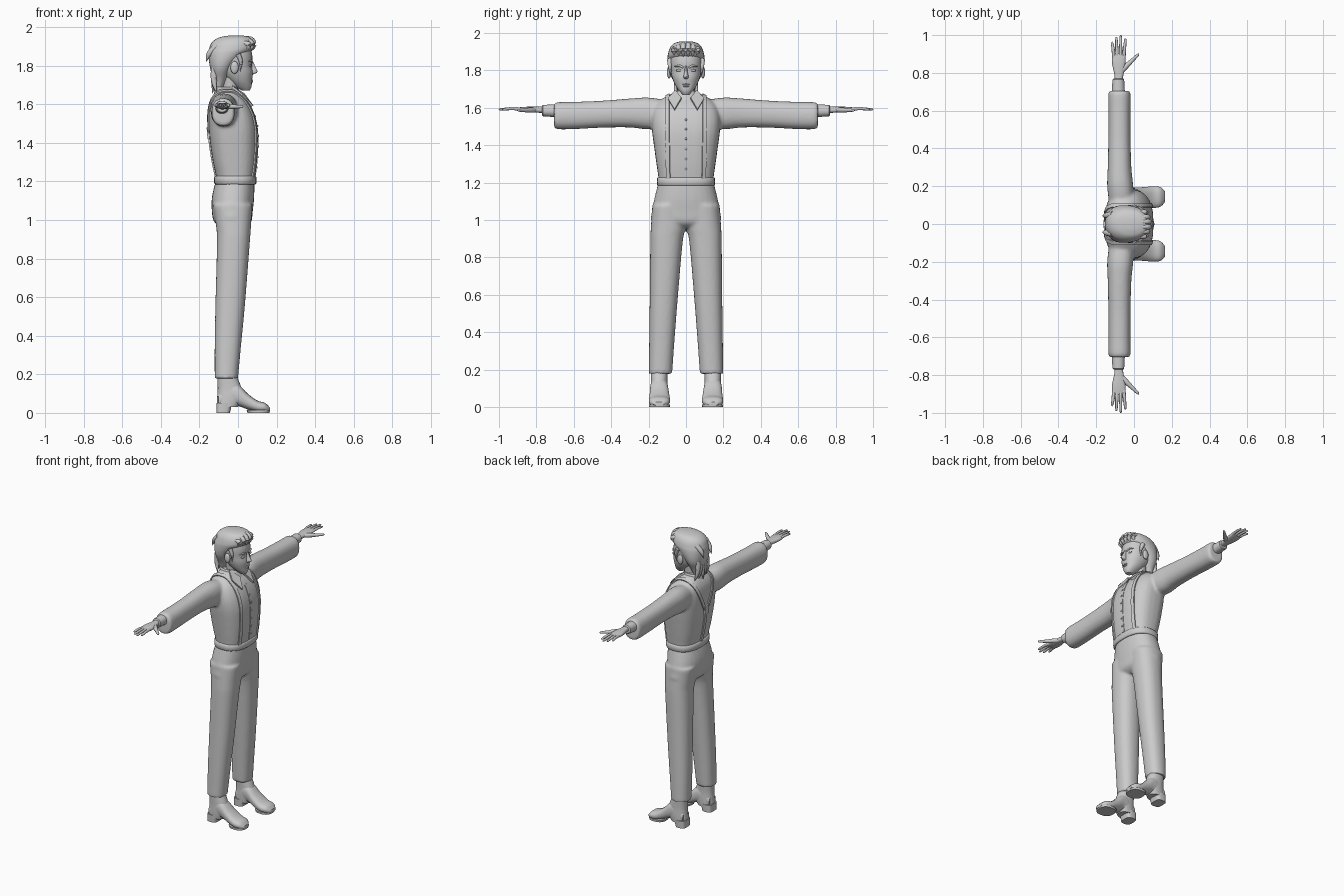
import bpy, bmesh, math
from mathutils import Vector, Matrix
from mathutils.bvhtree import BVHTree

cube = bpy.data.objects.get("Cube")
if cube:
    bpy.data.objects.remove(cube, do_unlink=True)

grey = bpy.data.materials.new("plain_grey")
grey.use_nodes = True
grey.diffuse_color = (0.6, 0.6, 0.6, 1)
grey.node_tree.nodes["Principled BSDF"].inputs["Base Color"].default_value = (0.6, 0.6, 0.6, 1)
parts = []
SIDES = (("left", 1), ("right", -1))


def finish(name, bm):
    bmesh.ops.recalc_face_normals(bm, faces=bm.faces[:])
    mesh = bpy.data.meshes.new(name)
    bm.to_mesh(mesh)
    bm.free()
    mesh.materials.append(grey)
    obj = bpy.data.objects.new(name, mesh)
    bpy.context.scene.collection.objects.link(obj)
    parts.append(obj)
    return obj


def skin(name, rings):
    """Closed skin over a list of equal point rings."""
    bm = bmesh.new()
    rows = [[bm.verts.new(p) for p in ring] for ring in rings]
    n = len(rows[0])
    for a, b in zip(rows, rows[1:]):
        for i in range(n):
            j = (i + 1) % n
            bm.faces.new((a[i], a[j], b[j], b[i]))
    bm.faces.new(rows[0])
    bm.faces.new(rows[-1])
    return finish(name, bm)


def spline(points, k):
    """Catmull-Rom resampling, k steps per span."""
    p = [Vector(q) for q in points]
    p = [p[0]] + p + [p[-1]]
    out = []
    for a, b, c, d in zip(p, p[1:], p[2:], p[3:]):
        for i in range(k):
            t = i / k
            out.append(0.5 * (2 * b + (c - a) * t + (2 * a - 5 * b + 4 * c - d) * t * t
                              + (3 * b - a - 3 * c + d) * t ** 3))
    return out + [p[-1]]


def loft(name, axis, sections, power=2.0, k=4, side=1, n=28):
    """Sections are (position, u min, u max, v min, v max) across an axis."""
    rings = []
    for t, u0, u1, v0, v1 in spline(sections, k):
        ring = []
        for i in range(n):
            a = 2 * math.pi * i / n
            c, s = math.cos(a), math.sin(a)
            u = (u0 + u1) / 2 + (u1 - u0) / 2 * math.copysign(abs(c) ** (2 / power), c)
            v = (v0 + v1) / 2 + (v1 - v0) / 2 * math.copysign(abs(s) ** (2 / power), s)
            x, y, z = {"x": (t, u, v), "y": (u, t, v), "z": (u, v, t)}[axis]
            ring.append((x, y * side, z))
        rings.append(ring)
    return skin(name, rings)


def body(name, sections, power=2.0, k=4):
    """Symmetric upright loft from (z, back, front, half width)."""
    return loft(name, "z", [(z, b, f, -w, w) for z, b, f, w in sections], power, k)


def sweep(name, points, radii, side=1):
    """Tapered round tube along a path."""
    path = spline([(x, y * side, z, r) for (x, y, z), r in zip(points, radii)], 4)
    rings = []
    for i, q in enumerate(path):
        d = path[min(i + 1, len(path) - 1)].xyz - path[max(i - 1, 0)].xyz
        rot = d.to_track_quat("Z", "Y")
        rings.append([q.xyz + rot @ Vector((math.cos(a), math.sin(a), 0)) * q.w
                      for a in (math.tau * j / 10 for j in range(10))])
    return skin(name, rings)


def ball(name, loc, size):
    bm = bmesh.new()
    bmesh.ops.create_uvsphere(bm, u_segments=16, v_segments=10, radius=1,
                              matrix=Matrix.Translation(loc) @ Matrix.Diagonal((*size, 1)))
    return finish(name, bm)


def fuse(name, objs):
    """Merge overlapping solids into one soft cloth surface."""
    bpy.ops.object.select_all(action="DESELECT")
    for o in objs:
        o.select_set(True)
    for o in objs[1:]:
        parts.remove(o)
    bpy.context.view_layer.objects.active = objs[0]
    bpy.ops.object.join()
    obj = objs[0]
    obj.name = name
    rem = obj.modifiers.new("merge", "REMESH")
    rem.mode, rem.voxel_size = "VOXEL", 0.009
    smooth = obj.modifiers.new("soften", "SMOOTH")
    smooth.iterations = 5
    for m in ("merge", "soften"):
        bpy.ops.object.modifier_apply(modifier=m)
    if not obj.data.materials:
        obj.data.materials.append(grey)
    return obj


# Shirt with wide sleeves
torso = body("torso", [(1.18, -.11, .085, .143), (1.23, -.115, .09, .148), (1.3, -.13, .098, .158),
                       (1.4, -.145, .103, .172), (1.48, -.152, .1, .182), (1.55, -.154, .083, .182),
                       (1.61, -.147, .052, .165), (1.65, -.128, .015, .125), (1.68, -.1, -.01, .07)], 2.7)
sleeves = [loft(f"{n}_sleeve", "y", [(.1, -.13, 0, 1.5, 1.64), (.2, -.142, -.004, 1.485, 1.655),
           (.3, -.139, -.014, 1.495, 1.65), (.45, -.136, -.018, 1.494, 1.638),
           (.6, -.136, -.018, 1.486, 1.632), (.69, -.136, -.018, 1.486, 1.63),
           (.705, -.125, -.03, 1.5, 1.62)], 2.3, side=s) for n, s in SIDES]
shirt = fuse("shirt", [torso] + sleeves)

# Trousers
hips = body("hips", [(1.205, -.115, .085, .147), (1.12, -.135, .084, .168), (1.05, -.136, .077, .182),
                     (.99, -.124, .069, .18), (.96, -.08, .04, .08)], 2.3)
legs = [loft(f"{n}_leg", "z", [(1.08, -.13, .075, 0, .18), (.96, -.113, .067, .002, .188),
        (.88, -.109, .061, .018, .191), (.57, -.117, .037, .045, .194),
        (.35, -.121, .016, .062, .197), (.178, -.121, 0, .074, .199)], 2.3, side=s) for n, s in SIDES]
fuse("trousers", [hips] + legs)
body("belt", [(1.184, -.115, .088, .147), (1.19, -.123, .095, .155),
              (1.222, -.123, .095, .155), (1.228, -.115, .088, .147)], 2.5, 2)

# Braces and front band, laid on the shirt
tree = BVHTree.FromPolygons([v.co for v in shirt.data.vertices],
                            [tuple(p.vertices) for p in shirt.data.polygons])


def ribbon(name, points, width, side=1, lift=.007):
    path = [tree.find_nearest(q)[:2] for q in spline([(x, y * side, z) for x, y, z in points], 5)]
    rings = []
    for i, (p, nrm) in enumerate(path):
        d = path[min(i + 1, len(path) - 1)][0] - path[max(i - 1, 0)][0]
        across = d.cross(nrm).normalized() * width / 2
        rings.append([p + across + nrm * lift, p - across + nrm * lift,
                      p - across - nrm * .006, p + across - nrm * .006])
    return skin(name, rings)


for n, s in SIDES:
    ribbon(f"{n}_brace", [(.09, .1, 1.22), (.105, .102, 1.4), (.085, .102, 1.55), (.02, .104, 1.66),
                          (-.06, .104, 1.68), (-.13, .095, 1.64), (-.16, .055, 1.54),
                          (-.155, .005, 1.44)], .022, s)
    # Folded collar flaps
    corners = [(-.03, .055, 1.69), (.03, .025, 1.65), (.065, .06, 1.585), (.02, .095, 1.645)]
    snapped = [tree.find_nearest(Vector((x, y * s, z))) for x, y, z in corners]
    skin(f"{n}_collar_flap", [[p + q * h for p, q, *_ in snapped] for h in (.004, .018)])
ribbon("back_brace", [(-.155, 0, 1.46), (-.145, 0, 1.38), (-.12, 0, 1.22)], .024)
ribbon("brace_joint", [(-.16, 0, 1.48), (-.155, 0, 1.42)], .04, lift=.011)
ribbon("button_band", [(.095, 0, 1.23), (.105, 0, 1.4), (.06, 0, 1.6)], .03, lift=.003)
for i in range(6):
    p, q = tree.find_nearest(Vector((.12, 0, 1.27 + .055 * i)))[:2]
    ball(f"button_{i + 1}", p + q * .003, (.004, .006, .006))
body("collar", [(1.63, -.13, .03, .085), (1.665, -.122, .01, .068), (1.69, -.112, -.005, .055)], 2.2)

# Neck and head
body("neck", [(1.62, -.09, .005, .05), (1.68, -.08, 0, .045), (1.75, -.085, .01, .05)])
body("head", [(1.67, .022, .06, .018), (1.69, -.015, .07, .036), (1.72, -.05, .072, .057),
              (1.76, -.09, .077, .074), (1.8, -.11, .072, .082), (1.85, -.125, .074, .086),
              (1.9, -.12, .06, .08), (1.94, -.08, .02, .045)], 2.2)
body("nose", [(1.755, .05, .08, .012), (1.767, .05, .101, .014), (1.79, .05, .092, .009),
              (1.825, .05, .076, .006)])
ball("upper_lip", (.073, 0, 1.725), (.006, .021, .004))
ball("lower_lip", (.072, 0, 1.716), (.006, .016, .005))
for n, s in SIDES:
    ball(f"{n}_eye", (.063, .036 * s, 1.8), (.007, .018, .007))
    ball(f"{n}_ear", (-.018, .09 * s, 1.79), (.021, .012, .033))
    sweep(f"{n}_eyebrow", [(.073, .014, 1.815), (.069, .036, 1.825), (.055, .062, 1.82)],
          (.005, .006, .002), s)

# Swept-back hair with a ragged nape
body("hair", [(1.955, -.05, .03, .03), (1.945, -.1, .066, .064), (1.92, -.136, .08, .086),
              (1.885, -.15, .076, .097), (1.86, -.154, .047, .099), (1.82, -.15, 0, .096),
              (1.78, -.143, -.03, .086), (1.73, -.13, -.055, .06), (1.69, -.124, -.075, .045)], 2.2)
for i, y in enumerate((-.065, -.04, -.015, .012, .037, .062)):
    drop = y * y * 6
    sweep(f"front_lock_{i + 1}", [(.06 - drop, y * .9, 1.872), (.083 - drop, y, 1.905),
                                  (.065 - drop, y, 1.94 - drop), (0, y * 1.05, 1.945 - drop)],
          (.004, .013, .013, .002))
for i in range(5):
    y = (i - 2) * .023
    sweep(f"nape_lock_{i + 1}", [(-.12, y, 1.79), (-.125, y * 1.1, 1.72),
                                 (-.132 + abs(y) * .5, y * 1.4, 1.655 + .01 * (i % 2))],
          (.02, .015, .001))
for n, s in SIDES:
    sweep(f"{n}_sideburn", [(0, .088, 1.86), (.015, .086, 1.82), (.012, .082, 1.77)],
          (.014, .01, .001), s)
    sweep(f"{n}_back_lock", [(-.11, .05, 1.9), (-.15, .045, 1.86), (-.165, .04, 1.82)],
          (.02, .014, .001), s)

for n, s in SIDES:
    # Hands, palms down and thumbs forward
    loft(f"{n}_cuff", "y", [(.69, -.118, -.048, 1.55, 1.618), (.765, -.114, -.052, 1.555, 1.616),
                            (.77, -.108, -.058, 1.56, 1.61)], 2.2, 1, s)
    loft(f"{n}_palm", "y", [(.75, -.101, -.063, 1.572, 1.608), (.79, -.104, -.056, 1.574, 1.606),
                            (.85, -.116, -.046, 1.576, 1.606), (.89, -.115, -.045, 1.581, 1.603),
                            (.905, -.11, -.05, 1.585, 1.6)], 2.5, side=s)
    for finger, x0, x1, tip in (("little", -.106, -.116, .965), ("ring", -.089, -.093, .99),
                                ("middle", -.071, -.07, 1.0), ("index", -.054, -.046, .983)):
        sweep(f"{n}_{finger}_finger", [(x0, .88, 1.593), ((x0 + x1) / 2, .93, 1.596),
                                       (x1, tip - .008, 1.592), (x1, tip, 1.591)],
              (.0095, .0085, .006, .001), s)
    sweep(f"{n}_thumb", [(-.075, .8, 1.59), (-.042, .835, 1.588), (-.008, .868, 1.587),
                         (.02, .895, 1.587), (.026, .901, 1.587)], (.013, .014, .01, .007, .001), s)
    # Heeled ankle boots
    loft(f"{n}_boot_shaft", "z", [(.03, -.11, -.0, .1, .188), (.08, -.108, .03, .098, .19),
                                  (.13, -.105, .018, .1, .188), (.2, -.108, -.01, .098, .188)],
         2.3, side=s)
    loft(f"{n}_boot_foot", "x", [(-.1, .108, .18, .03, .1), (-.04, .098, .189, .035, .16),
                                 (.0, .095, .192, .036, .15), (.05, .089, .195, .018, .1),
                                 (.1, .085, .199, .004, .064), (.14, .092, .195, .004, .052),
                                 (.165, .118, .172, .008, .028)], 2.4, side=s)
    loft(f"{n}_heel", "z", [(0, -.112, -.042, .1, .188), (.05, -.112, -.03, .098, .19)],
         3.5, 1, s)
    loft(f"{n}_sole", "z", [(0, .05, .163, .087, .197), (.014, .045, .165, .086, .198)],
         2.5, 1, s)

# Smooth shading with kept creases
bpy.ops.object.select_all(action="DESELECT")
for o in parts:
    o.select_set(True)
bpy.context.view_layer.objects.active = parts[0]
bpy.ops.object.shade_smooth_by_angle(angle=math.radians(40))
